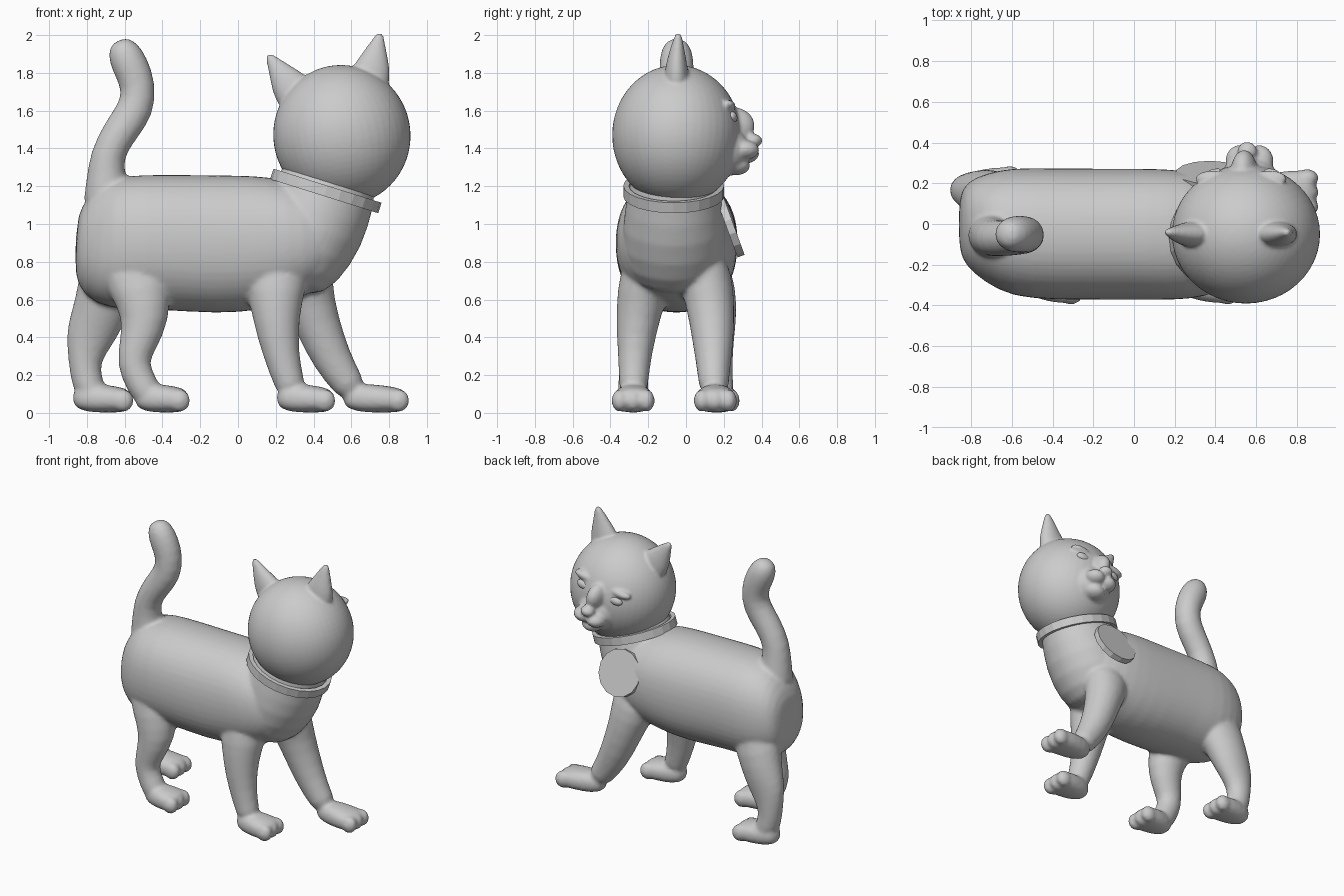
import bpy, bmesh
from math import sin, cos, pi, radians
from mathutils import Matrix, Vector


def loft(bm, rings, power=2.0, n=16, mat=Matrix()):
    """Closed tube through (x, y, z, in-plane radius, y radius) rings."""
    loops = []
    for i, (x, y, z, ru, rv) in enumerate(rings):
        a, b = rings[max(i - 1, 0)], rings[min(i + 1, len(rings) - 1)]
        t = Vector((b[0] - a[0], 0, b[2] - a[2])).normalized()
        u = Vector((-t.z, 0, t.x))
        loop = []
        for k in range(n):
            c, s = cos(2 * pi * k / n), sin(2 * pi * k / n)
            c = abs(c) ** (2 / power) * (1 if c > 0 else -1)
            s = abs(s) ** (2 / power) * (1 if s > 0 else -1)
            p = Vector((x, y, z)) + u * ru * c + Vector((0, rv * s, 0))
            loop.append(bm.verts.new(mat @ p))
        loops.append(loop)
    for a, b in zip(loops, loops[1:]):
        for k in range(n):
            j = (k + 1) % n
            bm.faces.new((a[k], a[j], b[j], b[k]))
    bm.faces.new(loops[0][::-1])
    bm.faces.new(loops[-1])


def ball(bm, centre, size, mat=Matrix()):
    m = mat @ Matrix.Translation(centre) @ Matrix.Diagonal((*size, 1))
    bmesh.ops.create_uvsphere(bm, u_segments=24, v_segments=16, radius=1, matrix=m)


def finish(bm, name, smooth=True):
    bmesh.ops.recalc_face_normals(bm, faces=bm.faces)
    me = bpy.data.meshes.new(name)
    bm.to_mesh(me)
    bm.free()
    for p in me.polygons:
        p.use_smooth = smooth
    ob = bpy.data.objects.new(name, me)
    bpy.context.collection.objects.link(ob)
    return ob


def fuse(ob, voxel, iterations):
    """Round the overlapping forms and blend them into one skin."""
    ob.modifiers.new("round", 'SUBSURF').levels = 1
    ob.modifiers["round"].render_levels = 1
    r = ob.modifiers.new("fuse", 'REMESH')
    r.mode, r.voxel_size, r.use_smooth_shade = 'VOXEL', voxel, True
    s = ob.modifiers.new("blend", 'SMOOTH')
    s.factor, s.iterations = 0.5, iterations


# Torso
bm = bmesh.new()
loft(bm, [(-.86, .0, .92, .12, .13), (-.82, .0, .92, .25, .21), (-.73, -.02, .90, .33, .27),
          (-.60, -.04, .90, .36, .32), (-.40, -.05, .905, .36, .325), (-.1, -.05, .89, .37, .325),
          (.10, -.05, .90, .36, .325), (.27, -.055, .91, .33, .32), (.42, -.06, .92, .26, .28),
          (.54, -.06, .92, .17, .2)], power=2.25, n=24)
# Chest and neck
loft(bm, [(.25, -.06, .66, .15, .18), (.30, -.06, .78, .25, .27), (.40, -.06, .99, .285, .285),
          (.465, -.065, 1.175, .268, .238), (.51, -.06, 1.32, .25, .23)], n=24)
# Tail
loft(bm, [(-.69, -.05, 1.05, .15, .14), (-.695, -.06, 1.22, .11, .1), (-.70, -.07, 1.36, .09, .09),
          (-.625, -.07, 1.49, .095, .09), (-.535, -.06, 1.61, .1, .09), (-.525, -.05, 1.73, .095, .09),
          (-.57, -.05, 1.84, .1, .095), (-.61, -.05, 1.92, .09, .085), (-.635, -.05, 1.975, .045, .045)])
# Legs: path rings, then heel x, toe x, paw y
legs = [
    ([(.2, -.15, .9, .18, .14), (.2, -.21, .72, .18, .15), (.2, -.24, .58, .14, .13),
      (.21, -.265, .4, .11, .105), (.25, -.275, .22, .085, .08), (.30, -.28, .08, .08, .08)],
     .20, .515, -.28),
    ([(.3, .05, .9, .18, .14), (.34, .1, .72, .17, .15), (.385, .13, .57, .13, .13),
      (.46, .145, .36, .115, .11), (.54, .145, .21, .095, .085), (.63, .15, .09, .08, .08)],
     .55, .905, .155),
    ([(-.55, -.18, .85, .24, .14), (-.52, -.22, .65, .16, .14), (-.485, -.25, .5, .13, .115),
      (-.53, -.27, .36, .1, .09), (-.56, -.275, .26, .088, .078), (-.51, -.28, .15, .085, .08),
      (-.46, -.28, .07, .08, .09)], -.55, -.255, -.28),
    ([(-.62, .08, .85, .22, .14), (-.69, .13, .65, .16, .14), (-.745, .155, .5, .145, .115),
      (-.79, .165, .39, .13, .09), (-.815, .17, .27, .085, .078), (-.8, .17, .16, .085, .08),
      (-.76, .17, .08, .08, .09)], -.88, -.555, .17)]
for path, heel, toe, y in legs:
    loft(bm, path)
    d = toe - heel
    loft(bm, [(heel, y, .085, .05, .05), (heel + .25 * d, y, .08, .079, .09),
              (heel + .6 * d, y, .074, .074, .112), (heel + .85 * d, y, .067, .067, .112),
              (toe - .02, y, .06, .05, .085)], power=2.4)
    for k in (-1, 0, 1):
        ball(bm, (toe - .055, y + .07 * k, .065), (.058, .045, .06))
fuse(finish(bm, "body"), .014, 4)

# Head: turned to +y and rolled to one side
head = Matrix.Translation((.55, -.05, 1.47)) @ Matrix.Rotation(radians(-11), 4, 'Y')
bm = bmesh.new()
ball(bm, (0, 0, 0), (.37, .347, .374), head)
ball(bm, (0, .25, -.08), (.15, .14, .14), head)      # muzzle base
ball(bm, (0, .30, .05), (.065, .115, .10), head)     # bridge
ball(bm, (0, .405, -.03), (.05, .05, .036), head)    # nose
ball(bm, (0, .31, -.165), (.075, .08, .05), head)    # chin
for s in (1, -1):
    ball(bm, (.05 * s, .36, -.09), (.07, .078, .052), head)
    ball(bm, (.14 * s, .272, .128), (.09, .042, .03), head)   # brow
    loft(bm, [(.16 * s, 0, .18, .11, .08), (.215 * s, 0, .295, .11, .065), (.245 * s, 0, .36, .08, .052),
              (.275 * s, .005, .43, .046, .034), (.306 * s, .01, .50, .014, .014)], mat=head)
fuse(finish(bm, "head"), .011, 3)

# Eyes
bm = bmesh.new()
for s in (1, -1):
    ball(bm, (.13 * s, .292, .07), (.055, .03, .032), head)
finish(bm, "eyes")

# Collar
bm = bmesh.new()
m = (Matrix.Translation((.465, -.065, 1.175)) @ Matrix.Rotation(radians(17.5), 4, 'Y')
     @ Matrix.Diagonal((.285, .252, 1, 1)))
bmesh.ops.create_cone(bm, cap_ends=False, segments=24, radius1=1, radius2=1, depth=.058, matrix=m)
collar = finish(bm, "collar", False)
w = collar.modifiers.new("thickness", 'SOLIDIFY')
w.thickness, w.offset = .03, 0

# Round tag on the shoulder
bm = bmesh.new()
m = Matrix.Translation((.37, .235, .985)) @ Matrix.Rotation(radians(-70), 4, 'X')
bmesh.ops.create_cone(bm, cap_ends=True, segments=14, radius1=.165, radius2=.165, depth=.04, matrix=m)
finish(bm, "round_tag", False)
